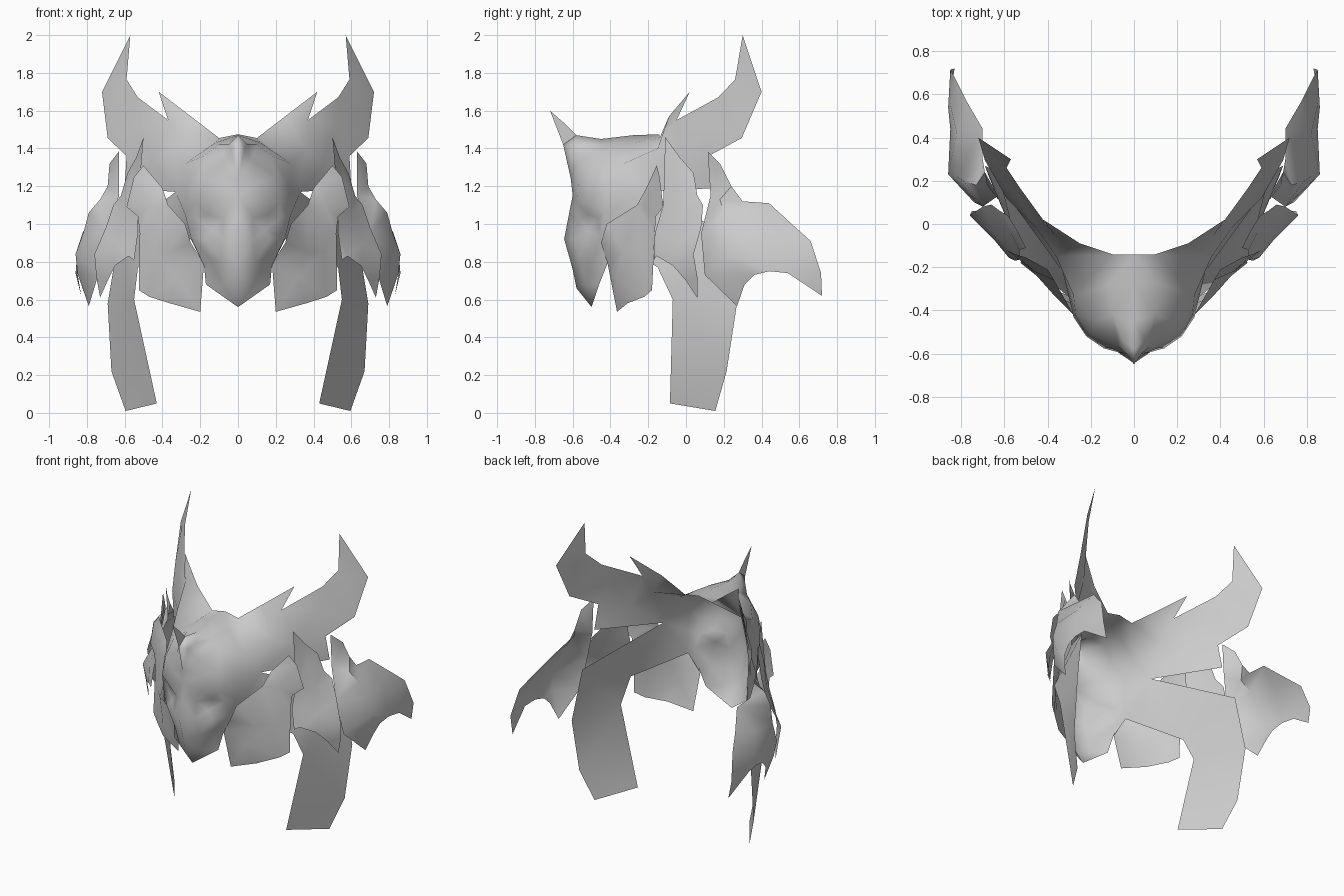
import bpy
import math
from mathutils import Vector
from mathutils.geometry import delaunay_2d_cdt

metal = bpy.data.materials.new("pale grey")
metal.diffuse_color = (0.6, 0.6, 0.6, 1)


def sheet(name, outline, inner):
    """Thin curved sheet: fill an outline through inner points, then mirror it."""
    pts = [Vector(p) for p in outline + inner]
    flat = [Vector(((p.x + p.y) * 0.7071, p.z)) for p in pts]
    n = len(outline)
    edges = [(i, (i + 1) % n) for i in range(n)]
    _, _, faces, orig, _, _ = delaunay_2d_cdt(flat, edges, [], 1, 1e-5)
    mesh = bpy.data.meshes.new(name)
    mesh.from_pydata([pts[o[0]] for o in orig], [], faces)
    mesh.materials.append(metal)
    obj = bpy.data.objects.new(name, mesh)
    bpy.context.collection.objects.link(obj)
    mod = obj.modifiers.new("mirror", "MIRROR")
    mod.merge_threshold = 0.002
    bpy.ops.object.select_all(action='DESELECT')
    bpy.context.view_layer.objects.active = obj
    obj.select_set(True)
    bpy.ops.object.shade_smooth_by_angle(angle=math.radians(60))
    return obj


# Face centre line, from chin to crown, with the forehead spike
centre = [(0, -.50, .56), (0, -.58, .66), (0, -.60, .76), (0, -.645, .92),
          (0, -.62, 1.05), (0, -.60, 1.15), (0, -.61, 1.24), (0, -.65, 1.42),
          (0, -.72, 1.60), (0, -.64, 1.53), (0, -.58, 1.47), (0, -.45, 1.45),
          (0, -.28, 1.47), (0, -.14, 1.475)]
# Ear point and tall horn
horn = [(.10, -.14, 1.455), (.25, -.09, 1.57), (.42, .02, 1.70),
        (.37, -.05, 1.55), (.53, .17, 1.67), (.59, .26, 1.765), (.57, .30, 2.0),
        (.72, .40, 1.70), (.69, .295, 1.455), (.59, .12, 1.36), (.60, .15, 1.19)]
# Slit behind the temple, then the hanging strap and jaw
strap = [(.33, -.22, 1.17), (.63, .24, .94), (.69, .27, .58), (.67, .215, .22),
         (.595, .155, .01), (.43, -.085, .05), (.55, -.07, .60),
         (.53, -.15, .77), (.25, -.38, .92), (.18, -.42, .78), (.17, -.46, .68)]
brow_and_eyes = [
    (.05, -.60, 1.08), (.14, -.575, 1.11), (.22, -.52, 1.12), (.28, -.43, 1.05),
    (.08, -.565, 1.03), (.16, -.515, 1.05), (.22, -.465, 1.03), (.14, -.525, .97),
    (.08, -.59, .92), (.17, -.535, .92), (.25, -.45, .93),
    (.09, -.56, .80), (.15, -.49, .82), (.08, -.53, .68)]
forehead = [
    (.06, -.595, 1.25), (.12, -.57, 1.22), (.20, -.51, 1.25), (.27, -.42, 1.20),
    (.035, -.60, 1.40), (.07, -.57, 1.34), (.05, -.54, 1.42), (.10, -.42, 1.42),
    (.18, -.45, 1.36), (.12, -.28, 1.43), (.28, -.33, 1.32)]
horn_inner = [(.36, -.15, 1.40), (.45, -.02, 1.32), (.52, .10, 1.52), (.64, .29, 1.70)]
sheet("mask_with_horns_and_straps", centre + horn + strap,
      brow_and_eyes + forehead + horn_inner)

# Raised cheek guard with the jaw point
sheet("cheek_guard",
      [(.18, -.415, .79), (.20, -.365, .535), (.36, -.31, .58), (.47, -.22, .615),
       (.525, -.18, .65), (.52, -.165, .95), (.53, -.16, 1.04), (.59, -.12, 1.09),
       (.55, -.14, 1.25), (.50, -.155, 1.31), (.40, -.21, 1.19), (.37, -.26, 1.10),
       (.28, -.42, 1.00), (.25, -.45, .90)],
      [(.37, -.33, .85), (.32, -.37, .72), (.45, -.24, .85), (.46, -.22, 1.10)])

# Middle side plate with its upright point
sheet("side_plate",
      [(.50, -.11, 1.46), (.53, -.12, 1.10), (.53, -.165, .95), (.55, -.17, .81),
       (.58, -.155, .83), (.65, -.07, .78), (.69, 0, .70), (.73, .06, .61),
       (.75, .06, .72), (.76, .04, .84), (.70, .08, .98), (.66, .09, 1.10),
       (.62, .06, 1.15), (.585, .04, 1.27), (.54, -.03, 1.35)],
      [(.60, -.03, 1.05), (.66, -.03, .90), (.57, -.04, 1.22)])

# Swept rear wing
sheet("rear_wing",
      [(.63, .115, 1.385), (.63, .13, 1.15), (.70, .08, .95), (.74, .10, .73),
       (.79, .27, .565), (.83, .31, .68), (.84, .36, .73), (.85, .44, .75),
       (.86, .54, .74), (.83, .72, .62), (.85, .715, .74), (.82, .66, .91),
       (.77, .56, 1.0), (.70, .44, 1.11), (.70, .30, 1.12), (.69, .24, 1.20),
       (.68, .18, 1.32)],
      [(.73, .18, 1.13), (.79, .20, 1.06), (.82, .22, .95), (.86, .23, .84),
       (.85, .25, .74), (.82, .42, .96), (.85, .55, .86)])
